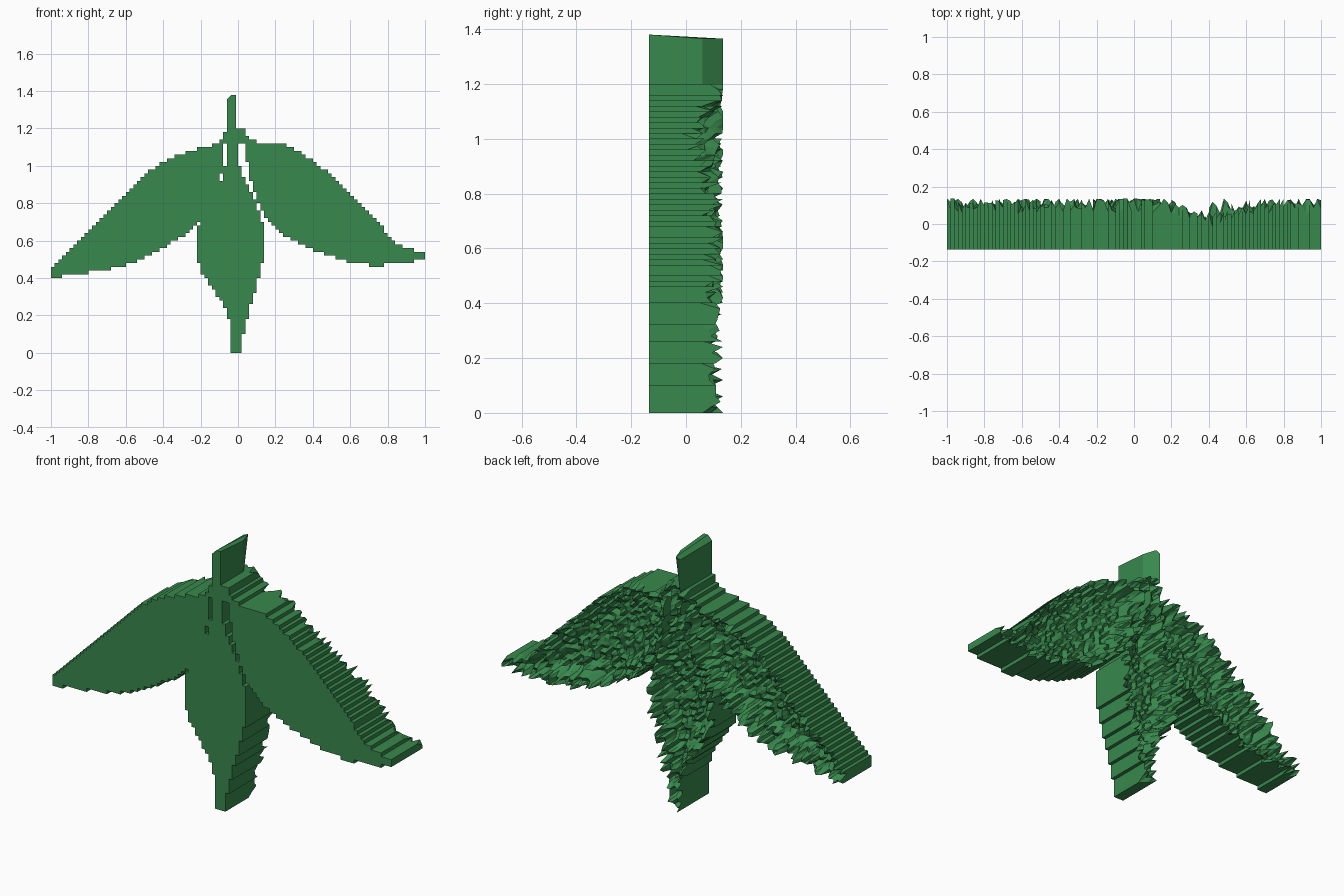
import bpy, bmesh, random
from mathutils import Vector
from mathutils.geometry import intersect_point_line

if "Cube" in bpy.data.objects:
    bpy.data.objects.remove(bpy.data.objects["Cube"])

random.seed(4)
STEP, NX, NZ = 0.02, 100, 69
FRONT, BACK = -0.135, 0.135

mat = bpy.data.materials.new("leaf_green")
mat.diffuse_color = (0.04, 0.25, 0.075, 1)
mat.use_nodes = True
mat.node_tree.nodes["Principled BSDF"].inputs["Base Color"].default_value = mat.diffuse_color


def smooth(points, n=5):
    """Catmull-Rom curve through a few points."""
    pts = [Vector(p) for p in points]
    pts = [pts[0]] + pts + [pts[-1]]
    out = []
    for a, b, c, d in zip(pts, pts[1:], pts[2:], pts[3:]):
        for s in range(n):
            t = s / n
            out.append(b + (c - a) * t / 2 + (a * 2 - b * 5 + c * 4 - d) * t**2 / 2
                       + (b * 3 - a - c * 3 + d) * t**3 / 2)
    return out + [pts[-1]]


# Each leaf outline (x, z): one edge out to the tip, the other edge back
LEAVES = {}
LEAVES["centre_leaf"] = (
    smooth([(-.06, 1.2), (-.07, 1), (-.11, .87), (-.21, .68), (-.21, .47), (-.06, .22), (-.045, 0)])
    + smooth([(.01, 0), (.04, .15), (.145, .56), (.1, .79), (.01, 1), (0, 1.2)]))
LEAVES["left_leaf"] = (
    smooth([(0, 1.21), (-.06, 1.19), (-.12, 1.12), (-.42, 1.01), (-.7, .74), (-1, .45)])
    + smooth([(-1, .4), (-.63, .46), (-.42, .55), (-.2, .7), (-.11, .87), (-.07, 1.12)])
    + [Vector((0, 1.12))])
LEAVES["right_leaf"] = (
    smooth([(0, 1.21), (.03, 1.19), (.1, 1.13), (.3, 1.09), (.6, .86), (.85, .59), (1, .54)])
    + smooth([(1, .5), (.7, .47), (.4, .55), (.2, .67), (.09, .85), (.03, 1.12)])
    + [Vector((-.02, 1.12))])


def inside(p, poly):
    hit = False
    for (ax, az), (bx, bz) in zip(poly, poly[1:] + poly[:1]):
        if (az > p[1]) != (bz > p[1]) and p[0] < (bx - ax) * (p[1] - az) / (bz - az) + ax:
            hit = not hit
    return hit


def edge_distance(p, poly):
    best = 9
    for a, b in zip(poly, poly[1:] + poly[:1]):
        if (b - a).length > 1e-6:
            t = intersect_point_line(p, a, b)[1]
            best = min(best, (a.lerp(b, min(max(t, 0), 1)) - Vector(p)).length)
    return best


def grid_xz(i, k):
    return -1 + i * STEP, k * STEP


# Share the stepped cells out between the leaves
owner = {}
for i in range(NX):
    for k in range(NZ):
        c = grid_xz(i + .5, k + .5)
        for name, poly in LEAVES.items():
            if inside(c, poly):
                owner[i, k] = name
                break

# Rough back relief: spiky raised rim, sunken middle, lower on the right leaf's shoulder
heights = {}


def back_height(i, k, name):
    if (i, k) not in heights:
        x, z = grid_xz(i, k)
        rim = max(0, 1 - edge_distance((x, z), LEAVES[name]) / 0.09)
        low = 0.06 * max(0, 1 - abs(x - 0.43) / 0.25) if z > 0.55 else 0
        h = 0.005 + 0.105 * rim - low * rim ** 0.5 - low * 0.4
        h += random.uniform(-1, 1) * (0.014 + 0.035 * rim)
        heights[i, k] = min(h, BACK)
    return heights[i, k]


def finish(name, bm):
    bmesh.ops.recalc_face_normals(bm, faces=bm.faces)
    mesh = bpy.data.meshes.new(name)
    bm.to_mesh(mesh)
    bm.free()
    mesh.materials.append(mat)
    bpy.context.collection.objects.link(bpy.data.objects.new(name, mesh))


# Leaves: flat front, stepped walls, rough back
for name in LEAVES:
    bm = bmesh.new()
    verts = {}

    def vert(i, k, back):
        if (i, k, back) not in verts:
            x, z = grid_xz(i, k)
            y = back_height(i, k, name) if back else FRONT
            verts[i, k, back] = bm.verts.new((x, y, z))
        return verts[i, k, back]

    for (i, k), who in owner.items():
        if who != name:
            continue
        ring = [(i, k), (i + 1, k), (i + 1, k + 1), (i, k + 1)]
        bm.faces.new([vert(*c, False) for c in ring])
        b = [vert(*c, True) for c in reversed(ring)]
        bm.faces.new((b[0], b[1], b[2]))
        bm.faces.new((b[0], b[2], b[3]))
        for n, (di, dk) in enumerate([(0, -1), (1, 0), (0, 1), (-1, 0)]):
            if (i + di, k + dk) not in owner:
                p, q = ring[n], ring[(n + 1) % 4]
                bm.faces.new((vert(*p, False), vert(*p, True), vert(*q, True), vert(*q, False)))
    finish(name, bm)

# Stem: upright bar with a clipped top corner and slanted back
bm = bmesh.new()
profile = [(-.06, 1.18), (-.01, 1.18), (-.01, 1.38), (-.035, 1.38), (-.06, 1.355)]
front = [bm.verts.new((x, FRONT, z)) for x, z in profile]
back = [bm.verts.new((x, .06 if x > -.02 else BACK, min(z, 1.365))) for x, z in profile]
bm.faces.new(front)
bm.faces.new(back[::-1])
for n in range(5):
    m = (n + 1) % 5
    bm.faces.new((front[n], back[n], back[m], front[m]))
finish("stem", bm)
